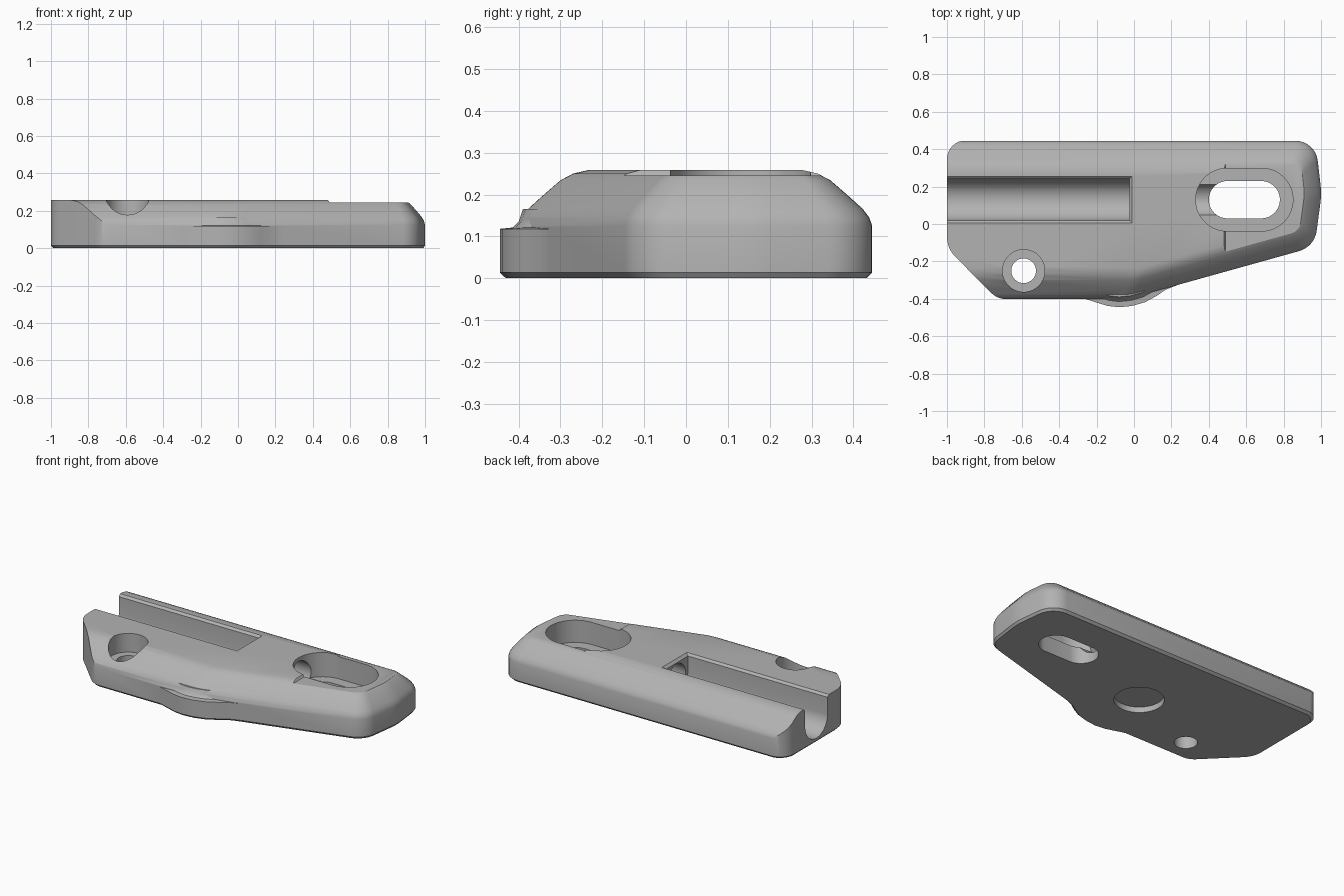
import bpy
import bmesh
import math
from mathutils import Vector

default_cube = bpy.data.objects.get("Cube")
if default_cube:
    bpy.data.objects.remove(default_cube, do_unlink=True)

grey = bpy.data.materials.new("satin_grey")
grey.use_nodes = True
colour = (0.45, 0.45, 0.45, 1)
grey.diffuse_color = colour
grey.node_tree.nodes["Principled BSDF"].inputs["Base Color"].default_value = colour


def inset_outline(points, inset, factors=None):
    """Move every edge of a counter-clockwise outline inward."""
    n = len(points)
    pts = [Vector(p) for p in points]
    lines = []
    for i in range(n):
        d = (pts[(i + 1) % n] - pts[i]).normalized()
        f = factors[i] if factors else 1
        lines.append((pts[i] + Vector((-d.y, d.x)) * inset * f, d))
    result = []
    for i in range(n):
        (p, d), (q, e) = lines[i - 1], lines[i]
        w = q - p
        t = (w.x * e.y - w.y * e.x) / (d.x * e.y - d.y * e.x)
        result.append(p + d * t)
    return result


def fillet(points, radii, steps=8):
    """Round each convex corner; a zero radius keeps it sharp."""
    result = []
    n = len(points)
    for i, p in enumerate(points):
        if radii[i] == 0:
            result.append(p)
            continue
        a = (points[i - 1] - p).normalized()
        b = (points[(i + 1) % n] - p).normalized()
        half = a.angle(b) / 2
        centre = p + (a + b).normalized() * (radii[i] / math.sin(half))
        start = p + a * (radii[i] / math.tan(half)) - centre
        turn = math.pi - 2 * half
        for k in range(steps + 1):
            t = turn * k / steps
            c, s = math.cos(t), math.sin(t)
            result.append(centre + Vector((start.x * c - start.y * s,
                                           start.x * s + start.y * c)))
    return result


def loft(name, rings, along_x=False):
    """Skin stacked outlines, each given as (points, height)."""
    bm = bmesh.new()
    layers = []
    for pts, h in rings:
        layers.append([bm.verts.new((h, p[0], p[1]) if along_x else (p[0], p[1], h))
                       for p in pts])
    n = len(layers[0])
    for low, high in zip(layers, layers[1:]):
        for i in range(n):
            j = (i + 1) % n
            bm.faces.new((low[i], low[j], high[j], high[i]))
    bm.faces.new(layers[0][::-1])
    bm.faces.new(layers[-1])
    mesh = bpy.data.meshes.new(name)
    bm.to_mesh(mesh)
    bm.free()
    mesh.materials.append(grey)
    ob = bpy.data.objects.new(name, mesh)
    bpy.context.scene.collection.objects.link(ob)
    return ob


def solid(name, outline, profile, radii=None, factors=None):
    rings = []
    for inset, z in profile:
        pts = inset_outline(outline, inset, factors)
        if radii:
            pts = fillet(pts, [max(r - max(inset, 0) * 0.5, 0) for r in radii])
        rings.append((pts, z))
    return loft(name, rings)


def capsule(cx, cy, r, dx=0, dy=0, n=48):
    """Circle, or a slot when stretched by dx or dy."""
    pts = []
    for i in range(n):
        a = (i + 0.5) * math.tau / n
        c, s = math.cos(a), math.sin(a)
        pts.append((cx + r * c + math.copysign(dx, c), cy + r * s + math.copysign(dy, s)))
    return pts


def bore(name, outline, start, end, along_x=False):
    return loft(name, [(outline, start), (outline, end)], along_x)


def combine(target, tool, operation):
    """Apply a boolean, taking the first solver that yields a solid."""
    mod = target.modifiers.new(tool.name, "BOOLEAN")
    mod.operation = operation
    mod.object = tool
    for solver in ("EXACT", "MANIFOLD", "FLOAT"):
        mod.solver = solver
        bpy.context.view_layer.update()
        graph = bpy.context.evaluated_depsgraph_get()
        mesh = bpy.data.meshes.new_from_object(target.evaluated_get(graph))
        if len(mesh.polygons):
            target.data = mesh
            break
    target.modifiers.clear()
    bpy.data.objects.remove(tool, do_unlink=True)


# Main body with a soft shoulder on the back, front and right end
foot = [(0.014, 0), (0, 0.014)]
shoulder = [(0, 0.125), (0.007, 0.145), (0.022, 0.165), (0.055, 0.195),
            (0.1, 0.234), (0.13, 0.25), (0.165, 0.258)]
body = solid("bracket_body",
             [(-1.2, 0.445), (-1.2, -0.4), (-0.033, -0.4),
              (0.965, -0.122), (1.003, 0.16), (0.97, 0.445)],
             foot + shoulder,
             radii=[0, 0, 0.3, 0.13, 0.4, 0.12],
             factors=[0, 1, 0.85, 0.75, 0.75, 1])

# Upright trim of the left end, with its slanted front corner
trim = solid("left_end_trim",
             [(-1, 0.447), (-1, -0.13), (-0.73, -0.402), (1.2, -0.402), (1.2, 0.447)],
             [(0.054, -0.04), (0, 0.014), (0, 0.4)], radii=[0.1, 0.15, 0.12, 0, 0])
combine(body, trim, "INTERSECT")

# Rounded bulge low on the front
bulge = solid("front_bulge",
              [(-0.42, -0.2), (-0.42, -0.393), (-0.26, -0.401), (-0.2, -0.42),
               (-0.14, -0.438), (-0.08, -0.445), (-0.01, -0.438), (0.06, -0.418),
               (0.12, -0.385), (0.17, -0.351), (0.27, -0.312), (0.27, -0.2)],
              [(0.013, 0.001), (0, 0.014), (0, 0.118), (0.03, 0.121),
               (0.045, 0.135), (0.055, 0.165)])
combine(body, bulge, "UNION")

# Lowered top at the right end
step = solid("right_top_step", [(0.48, -0.6), (1.2, -0.6), (1.2, 0.6), (0.48, 0.6)],
             [(0.01, 0.245), (-0.03, 0.3)])
combine(body, step, "DIFFERENCE")

# Round-bottomed channel, its bevelled lip and the passage behind it
lip = solid("channel_lip", [(-1.2, 0.005), (-0.01, 0.005), (-0.01, 0.255), (-1.2, 0.255)],
            [(0.015, 0.243), (-0.02, 0.278)])
cuts = [
    lip,
    bore("channel", capsule(0.13, 0.342, 0.112, dy=0.2), -1.3, -0.025, True),
    bore("passage", capsule(0.13, 0.145, 0.09), -0.1, 0.5, True),
    # Slotted hole with a recessed ledge
    bore("slot_recess", capsule(0.59, 0.13, 0.168, dx=0.092), 0.105, 0.4),
    bore("slot_hole", capsule(0.59, 0.13, 0.1, dx=0.09), -0.1, 0.3),
    # Screw hole with a recessed ledge
    bore("screw_recess", capsule(-0.59, -0.25, 0.113), 0.14, 0.4),
    bore("screw_hole", capsule(-0.59, -0.25, 0.066), -0.1, 0.3),
    # Round pocket in the underside
    bore("underside_pocket", capsule(-0.08, -0.05, 0.142), -0.1, 0.035),
]
for cut in cuts:
    combine(body, cut, "DIFFERENCE")

for ob in bpy.context.selected_objects:
    ob.select_set(False)
body.select_set(True)
bpy.context.view_layer.objects.active = body
bpy.ops.object.shade_smooth_by_angle(angle=math.radians(30))
